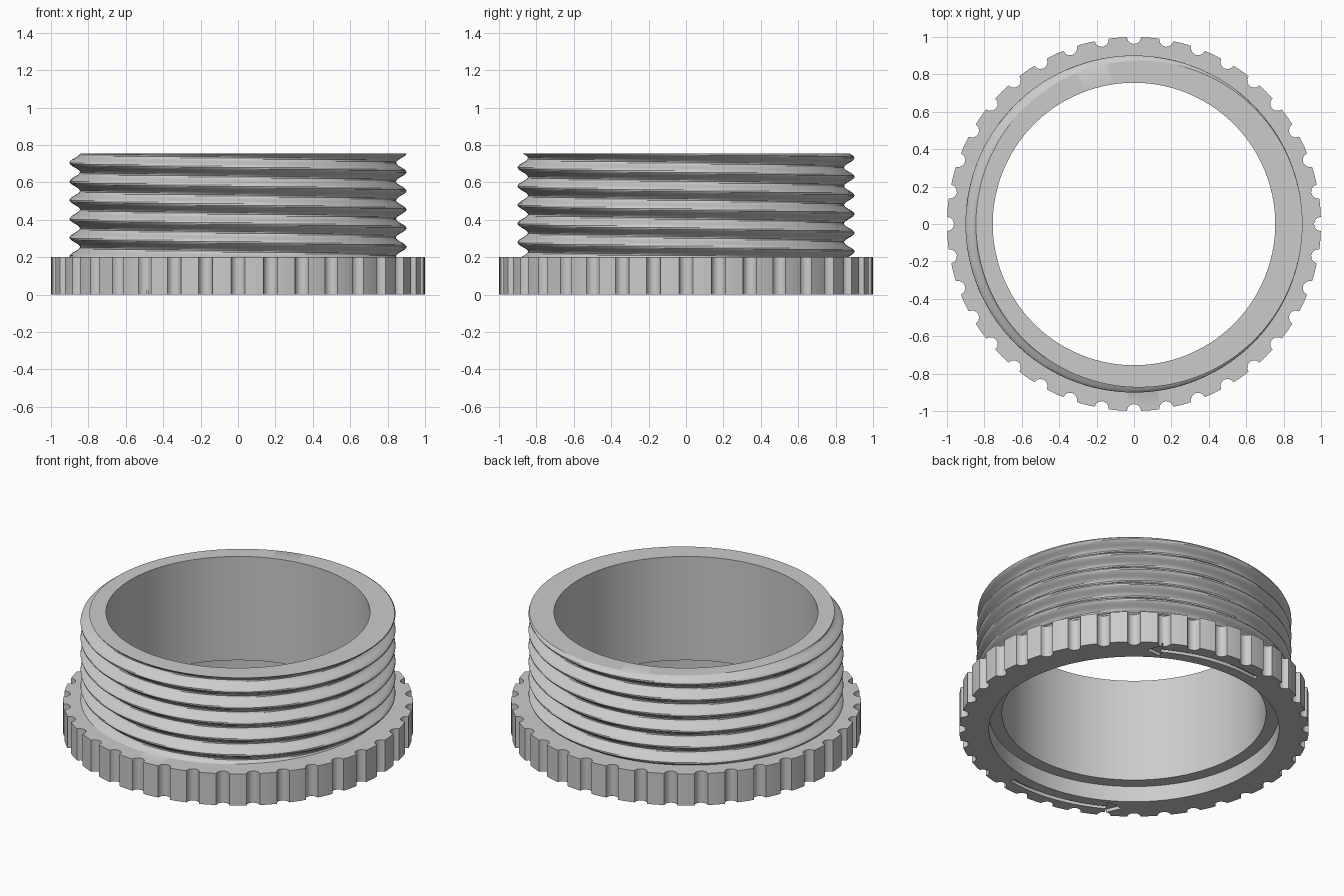
import bpy, bmesh, math
from mathutils import Vector

cube = bpy.data.objects.get("Cube")
if cube:
    bpy.data.objects.remove(cube, do_unlink=True)

BORE, RECESS, RECESS_H = 0.755, 0.83, 0.10
GRIP_H, TOP = 0.20, 0.755
NOTCHES, NOTCH_R = 36, 0.038
PITCH, ROWS = 0.10, 66

gray = bpy.data.materials.new("light_gray")
gray.use_nodes = True
gray.diffuse_color = (0.6, 0.6, 0.6, 1)
gray.node_tree.nodes["Principled BSDF"].inputs["Base Color"].default_value = (0.6, 0.6, 0.6, 1)


def polar(r, a, z):
    return Vector((r * math.cos(a), r * math.sin(a), z))


def make_object(name, bm):
    bmesh.ops.recalc_face_normals(bm, faces=bm.faces)
    mesh = bpy.data.meshes.new(name)
    bm.to_mesh(mesh)
    bm.free()
    mesh.materials.append(gray)
    obj = bpy.data.objects.new(name, mesh)
    bpy.context.collection.objects.link(obj)
    return obj


# Rim outline: a half-round notch and a plain stretch, repeated (radius, angle)
outline = []
step = math.tau / NOTCHES
for n in range(NOTCHES):
    for k in range(7):
        a = math.radians(-88 + k * 176 / 6)
        x, y = 1 - NOTCH_R * math.cos(a), NOTCH_R * math.sin(a)
        outline.append((math.hypot(x, y), n * step + math.atan2(y, x)))
    for t in (0.37, 0.5, 0.63):
        outline.append((1.0, (n + t) * step))


def thread_radius(angle, z):
    # Left-hand helix with a rounded crest and root
    return 0.873 + 0.028 * math.cos(math.tau * (z - TOP) / PITCH + angle)


def plain(r, z):
    return [polar(r, a, z) for _, a in outline]


def thread(z):
    return [polar(thread_radius(a, z), a, z) for _, a in outline]


def rim(z):
    return [polar(r, a, z) for r, a in outline]


# Closed section swept round: recess, bore, thread, grip rim
loops = [plain(RECESS, 0), plain(RECESS, RECESS_H), plain(BORE, RECESS_H), plain(BORE, TOP)]
loops += [thread(TOP + (GRIP_H - TOP) * i / ROWS) for i in range(ROWS + 1)]
loops += [rim(GRIP_H), rim(0)]

bm = bmesh.new()
rings = [[bm.verts.new(p) for p in loop] for loop in loops]
count = len(outline)
for i, ring in enumerate(rings):
    following = rings[(i + 1) % len(rings)]
    for j in range(count):
        k = (j + 1) % count
        bm.faces.new((ring[j], ring[k], following[k], following[j]))
body = make_object("threaded_ring", bm)


# Two curved arrows engraved in the underside
def arrow_cutter(name, turn):
    mid, half, depth = 0.91, 0.014, 0.02
    arc = [math.radians(280 - 2.5 * i) + turn for i in range(17)]
    neck, tip = arc[-1], math.radians(234.5) + turn
    pts = [polar(mid + half, a, -depth) for a in arc]
    pts += [polar(mid + 0.06, neck, -depth), polar(mid, tip, -depth), polar(mid - 0.06, neck, -depth)]
    pts += [polar(mid - half, a, -depth) for a in reversed(arc)]
    bm = bmesh.new()
    face = bm.faces.new([bm.verts.new(p) for p in pts])
    raised = bmesh.ops.extrude_face_region(bm, geom=[face])["geom"]
    bmesh.ops.translate(bm, vec=(0, 0, 2 * depth),
                        verts=[v for v in raised if isinstance(v, bmesh.types.BMVert)])
    cutter = make_object(name, bm)
    cutter.hide_render = True
    return cutter


bpy.ops.object.select_all(action="DESELECT")
bpy.context.view_layer.objects.active = body
body.select_set(True)
for i in range(2):
    cutter = arrow_cutter("arrow_cutter", i * math.pi)
    cut = body.modifiers.new("arrow", "BOOLEAN")
    cut.operation = "DIFFERENCE"
    cut.solver = "EXACT"
    cut.object = cutter
    bpy.ops.object.modifier_apply(modifier=cut.name)
    bpy.data.objects.remove(cutter, do_unlink=True)

bpy.ops.object.shade_smooth_by_angle(angle=math.radians(30))
